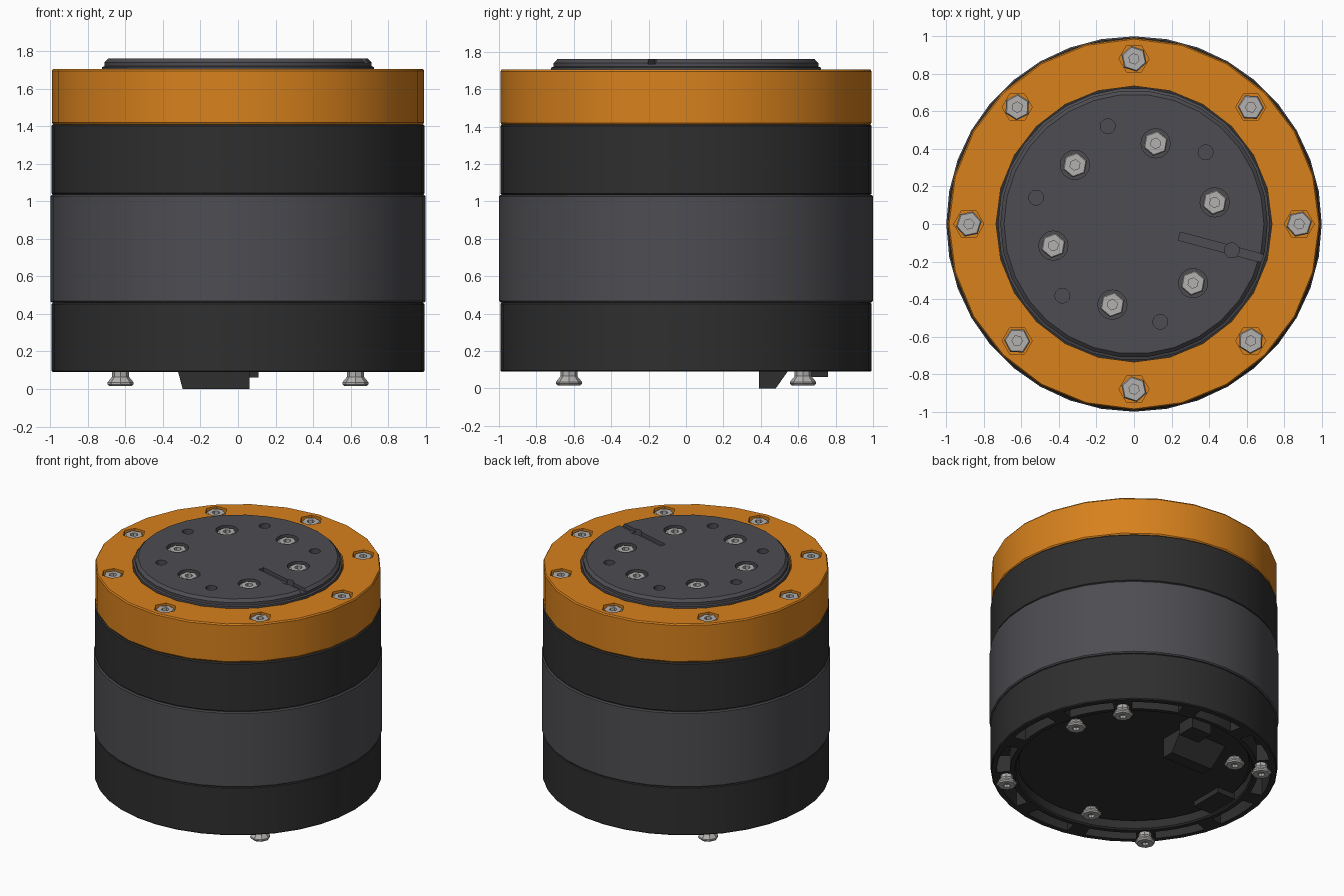
import bpy, bmesh
from math import cos, sin, pi, radians
from mathutils import Matrix

if "Cube" in bpy.data.objects:
    bpy.data.objects.remove(bpy.data.objects["Cube"])


def material(name, rgb):
    m = bpy.data.materials.new(name)
    m.diffuse_color = (*rgb, 1)
    m.use_nodes = True
    m.node_tree.nodes["Principled BSDF"].inputs["Base Color"].default_value = m.diffuse_color
    return m


ORANGE = material("orange", (0.68, 0.22, 0.012))
SLATE = material("slate", (0.075, 0.075, 0.085))
BLACK = material("black", (0.028, 0.028, 0.028))
STEEL = material("steel", (0.45, 0.44, 0.43))


def finish(bm, name, mat, loc=(0, 0, 0), turn=0):
    bmesh.ops.remove_doubles(bm, verts=bm.verts, dist=1e-5)
    bmesh.ops.recalc_face_normals(bm, faces=bm.faces)
    me = bpy.data.meshes.new(name)
    bm.to_mesh(me)
    bm.free()
    ob = bpy.data.objects.new(name, me)
    bpy.context.collection.objects.link(ob)
    ob.location = loc
    ob.rotation_euler.z = radians(turn)
    if mat:
        me.materials.append(mat)
    return ob


def lathe(name, profile, sides, mat=None, loc=(0, 0, 0), turn=0, arc=360, closed=False):
    """Revolve an (r, z) profile; arc < 360 gives a capped sector."""
    bm = bmesh.new()
    full = arc == 360
    rings = []
    for i in range(sides if full else sides + 1):
        a = radians(arc) * i / sides
        rings.append([bm.verts.new((r * cos(a), r * sin(a), z)) for r, z in profile])
    n = len(profile)
    for i in range(sides):
        p, q = rings[i], rings[(i + 1) % len(rings)]
        for j in range(n if closed else n - 1):
            k = (j + 1) % n
            quad = [p[j], q[j], q[k], p[k]]
            if profile[j][0] == 0:
                quad = [p[j], q[k], p[k]]
            elif profile[k][0] == 0:
                quad = [p[j], q[j], p[k]]
            bm.faces.new(quad)
    if not full:
        bm.faces.new(rings[0])
        bm.faces.new(rings[-1])
    return finish(bm, name, mat, loc, turn)


def box(name, x, y, z, mat=None, turn=0):
    bm = bmesh.new()
    bmesh.ops.create_cube(bm, size=1, matrix=Matrix.Translation(
        (sum(x) / 2, sum(y) / 2, sum(z) / 2)) @ Matrix.Diagonal(
        (x[1] - x[0], y[1] - y[0], z[1] - z[0], 1)))
    return finish(bm, name, mat, turn=turn)


def peg(r, z0, z1, sides, loc=(0, 0, 0)):
    return lathe("cutter", [(0, z0), (r, z0), (r, z1), (0, z1)], sides, loc=loc)


def cut(target, cutters):
    bpy.context.view_layer.objects.active = target
    for c in cutters:
        m = target.modifiers.new("cut", "BOOLEAN")
        m.operation, m.solver, m.object = "DIFFERENCE", "EXACT", c
        bpy.ops.object.modifier_apply(modifier=m.name)
        bpy.data.objects.remove(c)


def smooth(ob):
    bpy.ops.object.select_all(action="DESELECT")
    ob.select_set(True)
    bpy.context.view_layer.objects.active = ob
    bpy.ops.object.shade_smooth_by_angle(angle=radians(30))


def polar(r, deg, z=0):
    return (r * cos(radians(deg)), r * sin(radians(deg)), z)


def band(name, r, z0, z1, mat, bevel=0.008):
    return lathe(name, [(0, z0), (r - bevel, z0), (r, z0 + bevel), (r, z1 - bevel),
                        (r - bevel, z1), (0, z1)], 36, mat)


# stacked housing bands
smooth(band("middle_housing", 1.0, 0.46, 1.035, SLATE))
smooth(band("upper_housing", 0.993, 1.035, 1.41, BLACK))

# base housing: open underside with pockets around the rim
base = lathe("base_housing", [(0, 0.17), (0.82, 0.17), (0.82, 0.10), (0.83, 0.09), (0.987, 0.09),
                              (0.993, 0.097), (0.993, 0.452), (0.985, 0.46), (0, 0.46)], 36, BLACK)
cut(base, [lathe("cutter", [(0.86, 0.05), (0.95, 0.05), (0.95, 0.22), (0.86, 0.22)], 4,
                 turn=19 + 30 * k, arc=22, closed=True) for k in range(12)])
smooth(base)
lathe("bottom_plate", [(0, 0.15), (0.80, 0.15), (0.80, 0.18), (0, 0.18)], 36, BLACK)

# connector block with sloped sides, plus small tabs beneath
block = box("connector_block", (-0.34, 0.06), (0.39, 0.60), (0.005, 0.17), BLACK)
for v in block.data.vertices:
    if v.co.z < 0.1:
        v.co.z = 0.0
        if v.co.x < 0:
            v.co.x = -0.295
        if v.co.y > 0.5:
            v.co.y = 0.48
box("connector_tab", (-0.06, 0.11), (0.62, 0.76), (0.062, 0.17), BLACK)
box("cable_tab", (-0.83, -0.66), (-0.14, 0.12), (0.11, 0.17), BLACK)

# orange clamping ring with screw recesses
ring = lathe("orange_ring", [(0.735, 1.41), (0.985, 1.41), (0.992, 1.42), (0.992, 1.695),
                             (0.985, 1.705), (0.735, 1.705)], 24, ORANGE, closed=True)
cut(ring, [peg(0.08, 1.62, 1.8, 6, polar(0.88, 45 * k)) for k in range(8)])
smooth(ring)

# output flange with counterbores, dowel holes and an index groove
flange = lathe("output_flange", [(0, 1.41), (0.725, 1.41), (0.725, 1.715), (0.712, 1.72), (0.712, 1.74),
                                 (0.692, 1.76), (0, 1.76)], 30, SLATE)
cut(flange, [peg(0.078, 1.69, 1.8, 16, polar(0.445, 15 + 60 * k)) for k in range(6)])
cut(flange, [box("cutter", (0.25, 0.78), (-0.022, 0.022), (1.735, 1.8), turn=-15)])
cut(flange, [peg(0.04, 1.68, 1.8, 12, polar(0.54, -15 + 60 * k)) for k in range(6)])
smooth(flange)


def top_screw(name, r, z, depth, loc, turn):
    # hex head with a small drive socket
    lathe(name, [(0, z - 0.03), (0.028, z - 0.03), (0.028, z), (r * 0.9, z), (r, z - 0.012),
                 (r, z - depth), (0, z - depth)], 6, STEEL, loc, turn)


def bottom_screw(name, loc):
    # flared head pointing down on a narrower shank
    lathe(name, [(0, 0.035), (0.025, 0.035), (0.025, 0.015), (0.06, 0.015), (0.07, 0.025), (0.07, 0.035),
                 (0.045, 0.065), (0.045, 0.2), (0, 0.2)], 8, STEEL, loc)


# screws
for k in range(8):
    top_screw(f"ring_screw_{k + 1}", 0.07, 1.695, 0.08, polar(0.88, 45 * k), 45 * k + 12)
for k in range(6):
    top_screw(f"flange_screw_{k + 1}", 0.068, 1.75, 0.065, polar(0.445, 15 + 60 * k), 60 * k + 20)
for k in range(4):
    bottom_screw(f"base_screw_{k + 1}", polar(0.885, 45 + 90 * k))
for k in range(3):
    bottom_screw(f"plate_screw_{k + 1}", polar(0.70, 15 + 120 * k, 0.08))
